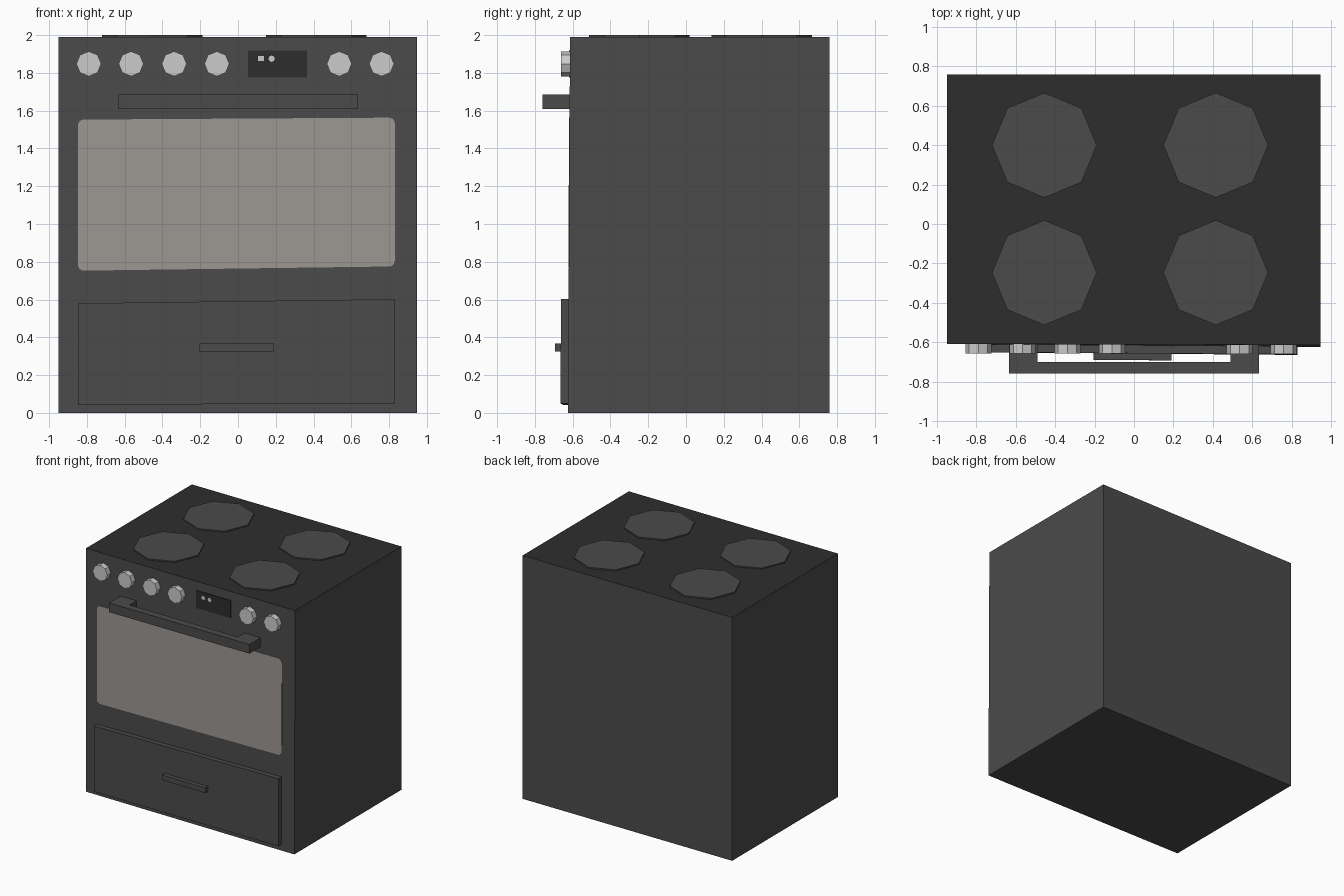
import bpy, bmesh, math

if "Cube" in bpy.data.objects:
    bpy.data.objects.remove(bpy.data.objects["Cube"])


def material(name, r, g, b):
    m = bpy.data.materials.new(name)
    m.diffuse_color = (r, g, b, 1)
    m.use_nodes = True
    m.node_tree.nodes["Principled BSDF"].inputs["Base Color"].default_value = m.diffuse_color
    return m


BODY = material("charcoal enamel", 0.07, 0.07, 0.07)
BLACK = material("black glass", 0.027, 0.027, 0.027)
GLASS = material("warm grey window", 0.33, 0.31, 0.29)
KNOB = material("light grey", 0.6, 0.6, 0.6)


def front_y(x, z):
    """Slightly tilted front plane of the body."""
    u, v = (x + 0.95) / 1.9, 1 - z / 1.99
    return -0.609 - 0.005 * u - 0.011 * u * v


def loft(name, a, b, mat):
    """Solid between two matching point loops."""
    bm = bmesh.new()
    va, vb = [bm.verts.new(p) for p in a], [bm.verts.new(p) for p in b]
    bm.faces.new(va)
    bm.faces.new(vb)
    for i in range(len(va)):
        j = (i + 1) % len(va)
        bm.faces.new((va[i], va[j], vb[j], vb[i]))
    bmesh.ops.recalc_face_normals(bm, faces=bm.faces)
    me = bpy.data.meshes.new(name)
    bm.to_mesh(me)
    bm.free()
    me.materials.append(mat)
    ob = bpy.data.objects.new(name, me)
    bpy.context.collection.objects.link(ob)
    return ob


def on_front(name, outline, out, mat, start=0.0):
    """Panel with an x-z outline standing proud of the front."""
    return loft(name, [(x, front_y(x, z) - out, z) for x, z in outline],
                [(x, front_y(x, z) - start, z) for x, z in outline], mat)


def octagon(cx, cy, r):
    return [(cx + r * math.cos(i * math.pi / 4), cy + r * math.sin(i * math.pi / 4))
            for i in range(8)]


def rect(x0, x1, z0, z1):
    return [(x0, z0), (x1, z0), (x1, z1), (x0, z1)]


# Body, with a black cooktop face
foot = [(-0.95, 0.76), (0.947, 0.76), (0.947, None), (-0.95, None)]
ring = lambda z: [(x, front_y(x, z) if y is None else y, z) for x, y in foot]
body = loft("body", ring(0), ring(1.99), BODY)
body.data.materials.append(BLACK)
for f in body.data.polygons:
    f.material_index = int(f.normal.z > 0.9)

# Hotplates
for x in (-0.455, 0.415):
    for y in (-0.247, 0.4):
        pts = octagon(x, y, 0.266)
        loft("hotplate", [(a, b, 1.985) for a, b in pts], [(a, b, 2.0) for a, b in pts], BODY)

# Control knobs
for x in (-0.79, -0.566, -0.338, -0.112, 0.536, 0.76):
    on_front("knob", octagon(x, 1.848, 0.066), 0.047, KNOB)

# Display with two indicators
on_front("display", rect(0.053, 0.366, 1.775, 1.918), 0.007, BLACK)
on_front("square_indicator", rect(0.106, 0.138, 1.862, 1.89), 0.01, KNOB, 0.006)
on_front("round_indicator", octagon(0.178, 1.875, 0.017), 0.01, KNOB, 0.006)

# Oven window with rounded corners
window = []
r = 0.03
for k, (x, z, sx, sz) in enumerate([(0.83, 1.563, 1, 1), (-0.847, 1.553, -1, 1),
                                    (-0.847, 0.753, -1, -1), (0.83, 0.775, 1, -1)]):
    for i in range(5):
        t = math.pi / 2 * (k + i / 4)
        window.append((x - sx * r + r * math.cos(t), z - sz * r + r * math.sin(t)))
on_front("oven_window", window, 0.003, GLASS)

# Oven door handle: U profile extruded upwards
u = [(-0.635, -0.6), (-0.635, -0.759), (0.635, -0.759), (0.635, -0.6),
     (0.49, -0.6), (0.49, -0.70), (-0.49, -0.70), (-0.49, -0.6)]
loft("door_handle", [(x, y, 1.61) for x, y in u], [(x, y, 1.685) for x, y in u], BODY)

# Drawer and its pull
on_front("drawer", [(-0.847, 0.043), (0.83, 0.05), (0.83, 0.602), (-0.847, 0.58)], 0.041, BODY)
on_front("drawer_pull", rect(-0.205, 0.19, 0.325, 0.367), 0.075, BODY, 0.035)
